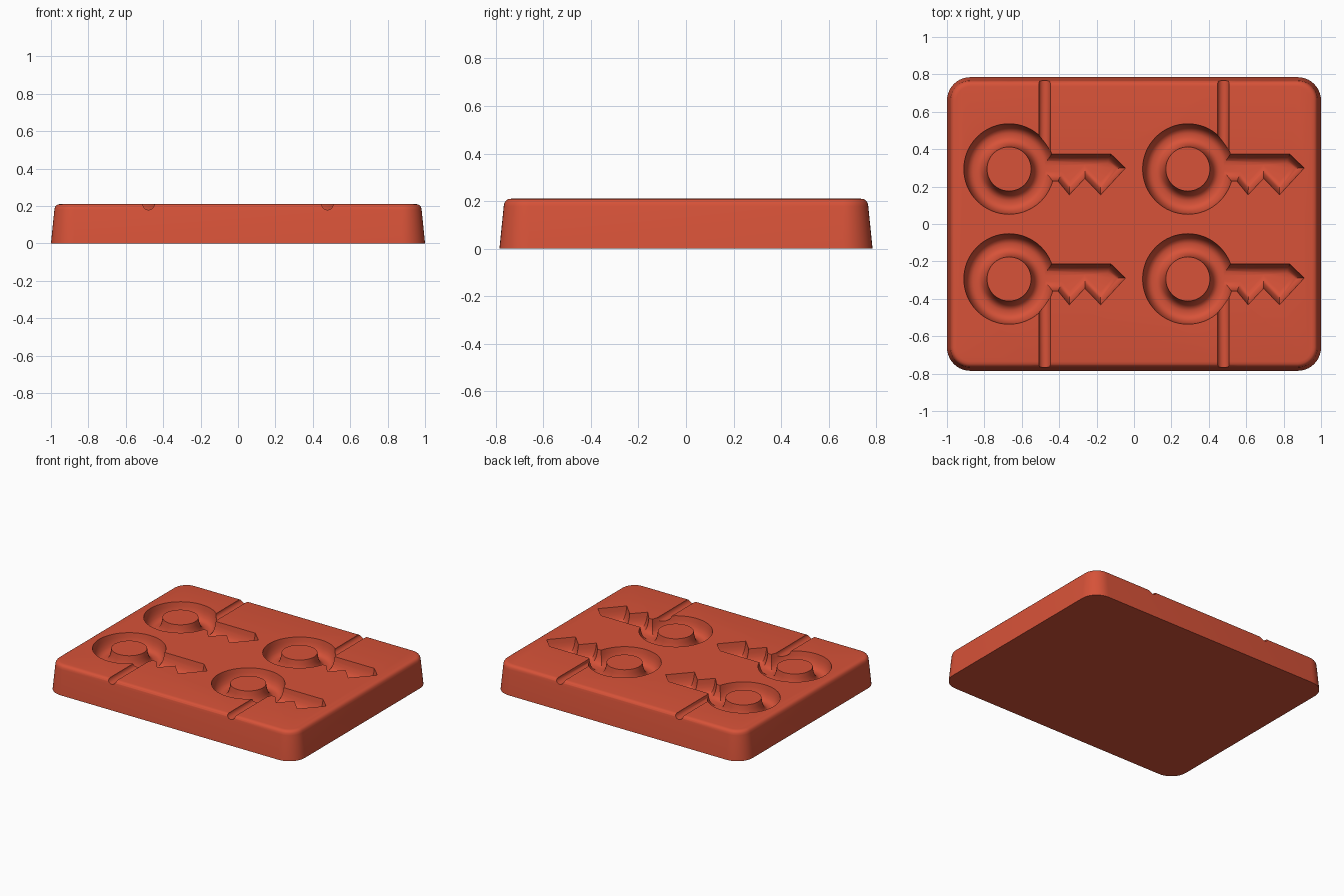
import bpy, bmesh, math
from mathutils import Vector

TOP = 0.21                      # height of the upper face
CX, CY = 0.478, 0.294           # spacing of the four cavities
SHIFT = -0.19                   # ring centre relative to the channel line
# wall of every cavity: (inset, depth)
WALL = [(0, -0.02), (0, 0), (0.004, 0.03), (0.010, 0.055),
        (0.020, 0.078), (0.034, 0.094), (0.05, 0.1)]

old = bpy.data.objects.get("Cube")
if old:
    bpy.data.objects.remove(old, do_unlink=True)

mat = bpy.data.materials.new("terracotta_red")
mat.use_nodes = True
colour = (0.68, 0.085, 0.04, 1)
mat.diffuse_color = colour
mat.node_tree.nodes["Principled BSDF"].inputs["Base Color"].default_value = colour


def finish(name, bm):
    bmesh.ops.recalc_face_normals(bm, faces=bm.faces)
    mesh = bpy.data.meshes.new(name)
    bm.to_mesh(mesh)
    bm.free()
    mesh.materials.append(mat)
    obj = bpy.data.objects.new(name, mesh)
    bpy.context.collection.objects.link(obj)
    return obj


def loft(bm, loops, caps=True, closed=False):
    """Skin a stack of equal loops of points."""
    rows = [[bm.verts.new(p) for p in loop] for loop in loops]
    pairs = list(zip(rows, rows[1:])) + ([(rows[-1], rows[0])] if closed else [])
    for a, b in pairs:
        for i in range(len(a)):
            j = (i + 1) % len(a)
            bm.faces.new((a[i], a[j], b[j], b[i]))
    if caps:
        bm.faces.new(rows[0])
        bm.faces.new(rows[-1])


def rounded_rect(hx, hy, r, z, steps=10):
    pts = []
    for q, (sx, sy) in enumerate([(1, 1), (-1, 1), (-1, -1), (1, -1)]):
        for k in range(steps + 1):
            a = (q + k / steps) * math.pi / 2
            pts.append((sx * (hx - r) + r * math.cos(a), sy * (hy - r) + r * math.sin(a), z))
    return pts


def circle(c, r, z, n=64):
    return [(c[0] + r * math.cos(2 * math.pi * i / n),
             c[1] + r * math.sin(2 * math.pi * i / n), z) for i in range(n)]


def inset(poly, d):
    """Mitred inset of a counter-clockwise outline."""
    out = []
    for i, p in enumerate(poly):
        u = (p - poly[i - 1]).normalized()
        v = (poly[(i + 1) % len(poly)] - p).normalized()
        n1, n2 = Vector((-u.y, u.x)), Vector((-v.y, v.x))
        out.append(p + (n1 + n2) * d / (1 + n1.dot(n2)))
    return out


# tapered block with a rounded upper rim
bm = bmesh.new()
rim = [(0, 0), (0.018, 0.178), (0.021, 0.193), (0.028, 0.203), (0.037, 0.208), (0.05, TOP)]
loft(bm, [rounded_rect(1 - d, 0.785 - d, 0.125 - d, z) for d, z in rim])
block = finish("mould_block", bm)

centres = [Vector((sx * CX + SHIFT, sy * CY)) for sx in (-1, 1) for sy in (-1, 1)]

# ring grooves around a central post
bm = bmesh.new()
for c in centres:
    outer = [circle(c, 0.242 - d, TOP - z) for d, z in WALL]
    inner = [circle(c, 0.118 + d, TOP - z) for d, z in reversed(WALL)]
    loft(bm, outer + inner, caps=False, closed=True)
ring_cutter = finish("ring_cutter", bm)

# toothed key blades
blade = [Vector(p) for p in [(0.14, 0.08), (0.14, -0.065), (0.262, -0.065), (0.322, -0.138),
                             (0.405, -0.05), (0.49, -0.138), (0.622, 0.005), (0.545, 0.08)]]
bm = bmesh.new()
for c in centres:
    loft(bm, [[(*(p + c), TOP - 0.985 * z) for p in inset(blade, d)] for d, z in WALL])
blade_cutter = finish("blade_cutter", bm)

# round channels running from the rings to the long edges
bm = bmesh.new()
for c in centres:
    side = math.copysign(1, c.y)
    loft(bm, [[(c.x - SHIFT + 0.031 * math.cos(a), y, TOP + 0.031 * math.sin(a))
               for a in [2 * math.pi * k / 24 for k in range(24)]]
              for y in (c.y + side * 0.1, side * 0.85)])
channel_cutter = finish("channel_cutter", bm)

# carve the cavities and keep the result as plain geometry
cutters = [ring_cutter, blade_cutter, channel_cutter]
for cutter in cutters:
    cutter.hide_render = True
    mod = block.modifiers.new(cutter.name, "BOOLEAN")
    mod.operation = "DIFFERENCE"
    mod.solver = "EXACT"
    mod.object = cutter
bpy.context.view_layer.update()
graph = bpy.context.evaluated_depsgraph_get()
carved = bpy.data.meshes.new_from_object(block.evaluated_get(graph))
block.modifiers.clear()
block.data = carved
for cutter in cutters:
    bpy.data.objects.remove(cutter, do_unlink=True)

bpy.ops.object.select_all(action="DESELECT")
block.select_set(True)
bpy.context.view_layer.objects.active = block
bpy.ops.object.shade_smooth_by_angle(angle=math.radians(35))
